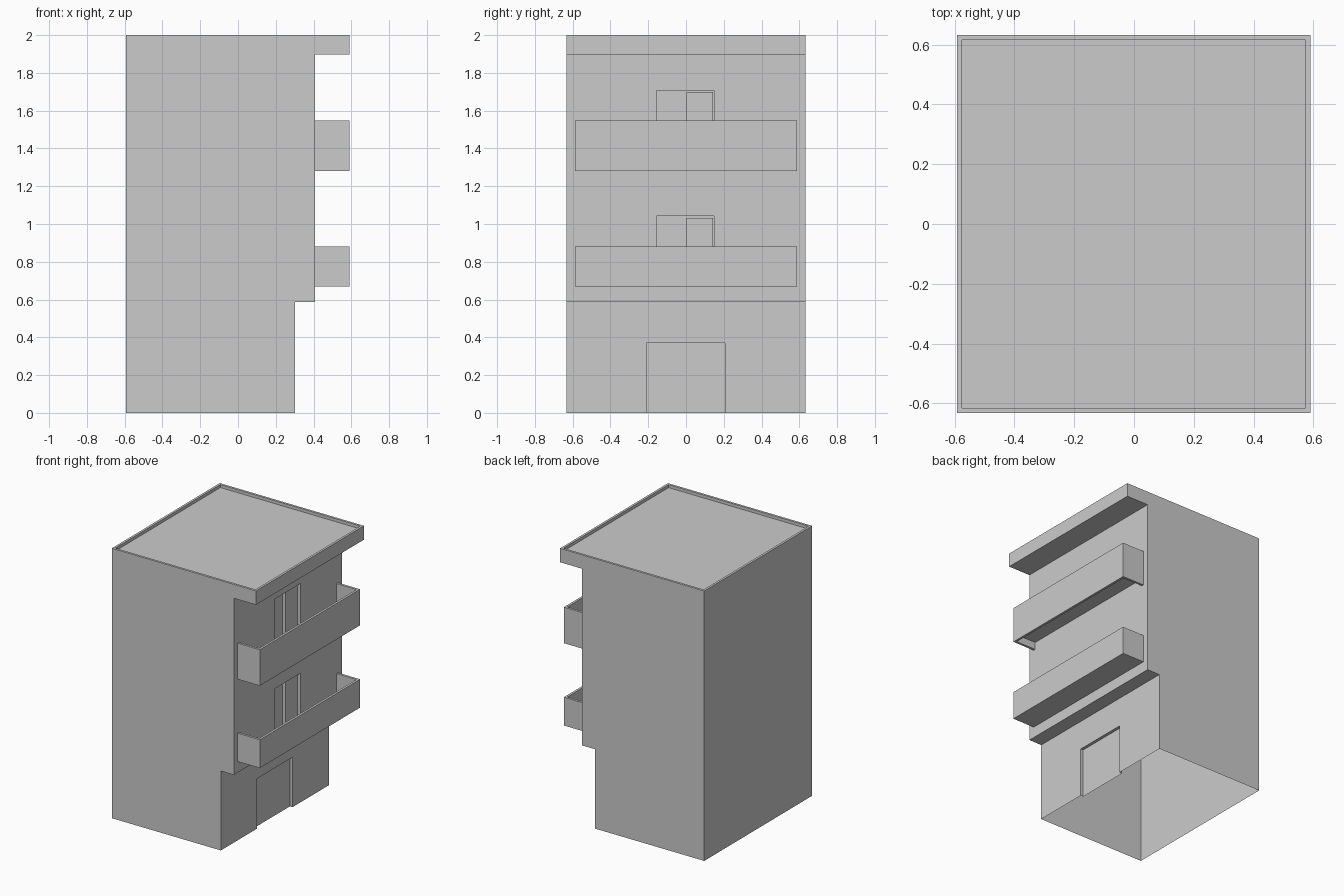
import bpy, bmesh

if "Cube" in bpy.data.objects:
    bpy.data.objects.remove(bpy.data.objects["Cube"])

X0, X1, Y = -0.592, 0.59, 0.632
T = 0.017  # thin wall thickness


def make_object(name, bm):
    bmesh.ops.recalc_face_normals(bm, faces=bm.faces)
    mesh = bpy.data.meshes.new(name)
    bm.to_mesh(mesh)
    bm.free()
    ob = bpy.data.objects.new(name, mesh)
    bpy.context.collection.objects.link(ob)
    return ob


def prism(name, points, axis_point, direction):
    """Extrude a flat outline; axis_point maps 2D outline points to 3D."""
    bm = bmesh.new()
    face = bm.faces.new([bm.verts.new(axis_point(*p)) for p in points])
    out = bmesh.ops.extrude_face_region(bm, geom=[face])
    verts = [v for v in out["geom"] if isinstance(v, bmesh.types.BMVert)]
    bmesh.ops.translate(bm, verts=verts, vec=direction)
    return make_object(name, bm)


def box(name, x0, x1, y0, y1, z0, z1):
    pts = [(x0, y0), (x1, y0), (x1, y1), (x0, y1)]
    return prism(name, pts, lambda a, b: (a, b, z0), (0, 0, z1 - z0))


def cut(target, *dims):
    cutter = box("cutter", *dims)
    cutter.hide_render = True
    mod = target.modifiers.new("cut", 'BOOLEAN')
    mod.operation = 'DIFFERENCE'
    mod.solver = 'EXACT'
    mod.object = cutter
    bpy.context.view_layer.objects.active = target
    bpy.ops.object.modifier_apply(modifier=mod.name)
    bpy.data.objects.remove(cutter)


# Tower body with set-back ground floor and overhanging roof
profile = [(X0, 0), (0.302, 0), (0.302, 0.588), (0.408, 0.588),
           (0.408, 1.897), (X1, 1.897), (X1, 2), (X0, 2)]
body = prism("building_body", profile, lambda x, z: (x, -Y, z), (0, 2 * Y, 0))

# Shallow roof recess leaves a parapet; entrance recess at ground level
cut(body, X0 + T, X1 - T, -Y + T, Y - T, 1.978, 2.1)
cut(body, 0.28, 0.35, -0.21, 0.206, -0.1, 0.37)

# Each storey: floor level, underside of the railing, top of the railing
storeys = [("lower", 0.67, 0.67, 0.88), ("upper", 1.335, 1.28, 1.547)]
for label, floor, low, top in storeys:
    # Balcony doorway with a sliding panel in front of the deeper one
    cut(body, 0.363, 0.45, -0.155, 0.147, floor + 0.003, floor + 0.373)
    box(label + "_sliding_panel", 0.363, 0.386, 0.003, 0.143,
        floor + 0.003, floor + 0.363)

    # U-shaped railing wall and floor slab
    b = 0.587
    outline = [(0.408, -b), (X1, -b), (X1, b), (0.408, b), (0.408, b - T),
               (X1 - T, b - T), (X1 - T, -b + T), (0.408, -b + T)]
    prism(label + "_balcony_railing", outline,
          lambda x, y: (x, y, low), (0, 0, top - low))
    box(label + "_balcony_floor", 0.408, X1 - T, -b + T, b - T,
        floor, floor + 0.012)

# The shell is open underneath
bm = bmesh.new()
bm.from_mesh(body.data)
base = [f for f in bm.faces if all(v.co.z < 0.001 for v in f.verts)]
bmesh.ops.delete(bm, geom=base, context='FACES')
bm.to_mesh(body.data)
bm.free()
